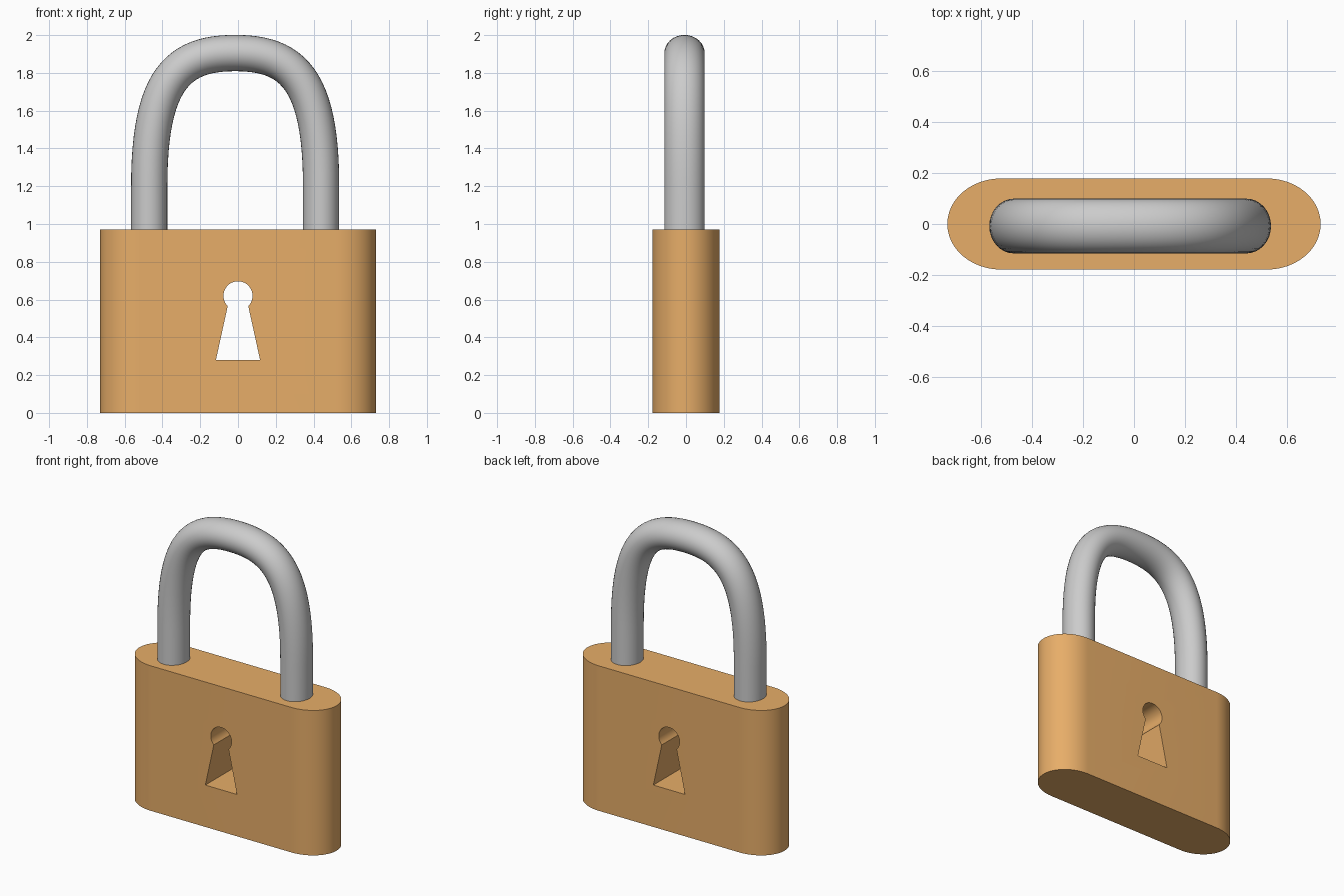
import bpy, bmesh
from math import sin, cos, pi, radians, atan2
from mathutils import Vector

if "Cube" in bpy.data.objects:
    bpy.data.objects.remove(bpy.data.objects["Cube"])


def make_object(name, bm, color=None):
    bmesh.ops.recalc_face_normals(bm, faces=bm.faces)
    mesh = bpy.data.meshes.new(name)
    bm.to_mesh(mesh)
    bm.free()
    obj = bpy.data.objects.new(name, mesh)
    bpy.context.collection.objects.link(obj)
    if color:
        mat = bpy.data.materials.new(name + "_color")
        mat.diffuse_color = color
        mat.use_nodes = True
        mat.node_tree.nodes["Principled BSDF"].inputs["Base Color"].default_value = mat.diffuse_color
        mesh.materials.append(mat)
    return obj


def prism(points, offset):
    bm = bmesh.new()
    face = bm.faces.new([bm.verts.new(p) for p in points])
    geom = bmesh.ops.extrude_face_region(bm, geom=[face])["geom"]
    verts = [g for g in geom if isinstance(g, bmesh.types.BMVert)]
    bmesh.ops.translate(bm, verts=verts, vec=offset)
    return bm


def shade(obj, angle=30):
    bpy.ops.object.select_all(action='DESELECT')
    obj.select_set(True)
    bpy.context.view_layer.objects.active = obj
    bpy.ops.object.shade_smooth_by_angle(angle=radians(angle))


# Lock body: slab with half-elliptical ends
N = 32
outline = []
for side in (1, -1):
    for i in range(N + 1):
        a = -pi / 2 + pi * i / N
        outline.append((side * (0.52 + 0.21 * cos(a)), side * 0.178 * sin(a), 0))
body = make_object("lock_body", prism(outline, (0, 0, 0.97)), (0.80, 0.42, 0.14, 1))

# Keyhole cutter: round top over a flared slot
R, CZ = 0.077, 0.62
start = atan2(0.565 - CZ, 0.055)
keyhole = [(-0.117, -0.4, 0.28), (0.117, -0.4, 0.28)]
for i in range(33):
    a = start + (pi - 2 * start) * i / 32
    keyhole.append((R * cos(a), -0.4, CZ + R * sin(a)))
cutter = make_object("keyhole_cutter", prism(keyhole, (0, 0.8, 0)))
cutter.hide_render = True

cut = body.modifiers.new("keyhole", 'BOOLEAN')
cut.object = cutter
cut.operation = 'DIFFERENCE'
cut.solver = 'EXACT'
bpy.context.view_layer.objects.active = body
bpy.ops.object.modifier_apply(modifier=cut.name)
bpy.data.objects.remove(cutter)
shade(body)

# Shackle path: straight leg, then a curve up to the crown, mirrored
STEPS, SIDES = 24, 32
P = [Vector(p) for p in ((-0.455, 1.2), (-0.455, 1.77), (-0.30, 1.905), (0, 1.905))]
half = [Vector((-0.455, 0.93))]
for i in range(STEPS + 1):
    t = i / STEPS
    u = 1 - t
    half.append(u**3 * P[0] + 3 * u * u * t * P[1] + 3 * u * t * t * P[2] + t**3 * P[3])
path = half + [Vector((-p.x, p.y)) for p in reversed(half[:-1])]

# Shackle: slightly elliptical section swept along the path
bm = bmesh.new()
rings = []
for i, p in enumerate(path):
    d = (path[min(i + 1, len(path) - 1)] - path[max(i - 1, 0)]).normalized()
    ring = []
    for k in range(SIDES):
        a = 2 * pi * k / SIDES
        r = 0.096 * cos(a)
        ring.append(bm.verts.new((p.x - d.y * r - 0.015, 0.107 * sin(a) - 0.008, p.y + d.x * r)))
    rings.append(ring)
for r0, r1 in zip(rings, rings[1:]):
    for k in range(SIDES):
        j = (k + 1) % SIDES
        bm.faces.new((r0[k], r0[j], r1[j], r1[k]))
bm.faces.new(rings[0])
bm.faces.new(rings[-1])
shade(make_object("shackle", bm), 40)
